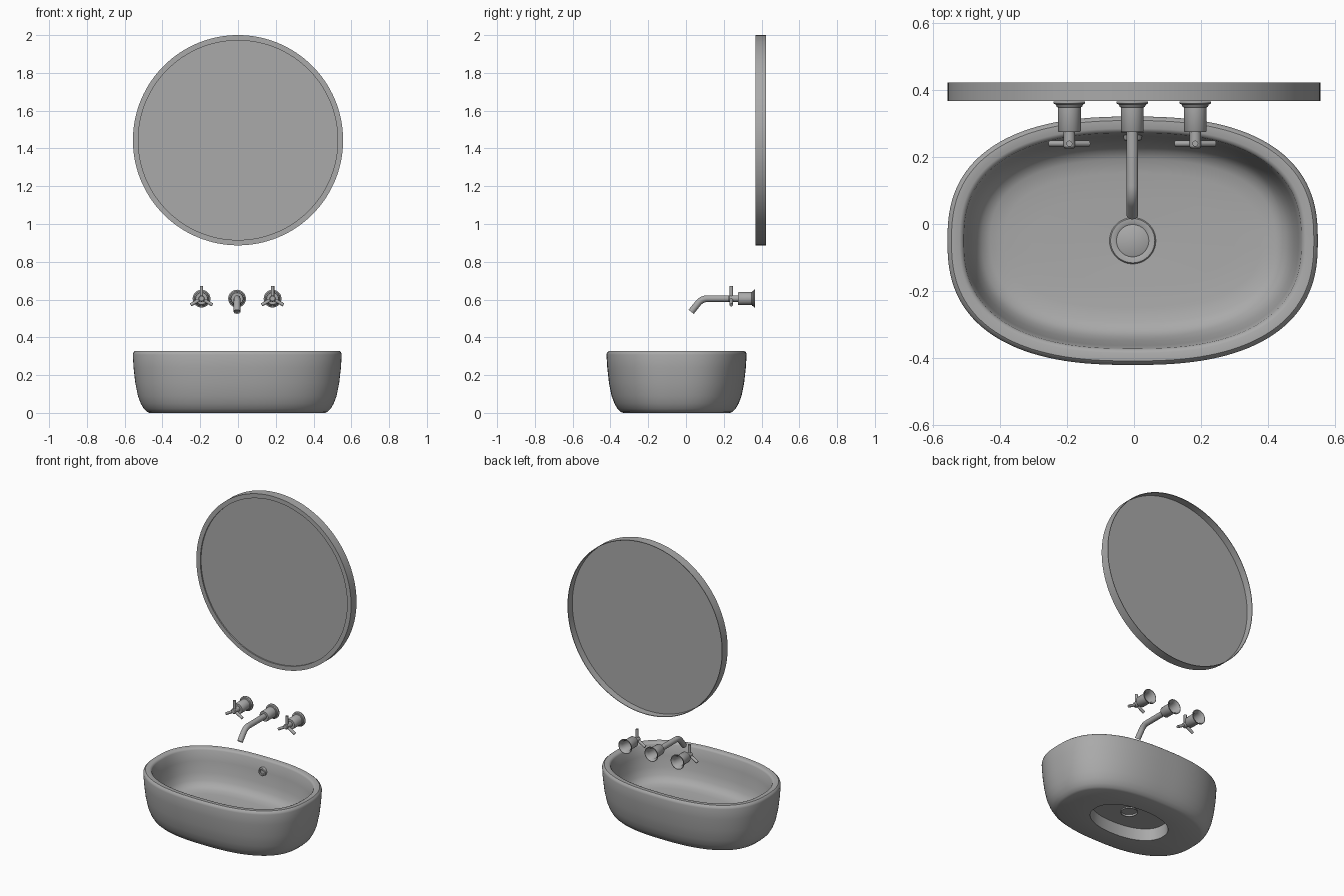
import bpy
import bmesh
import math
from mathutils import Matrix, Vector

if "Cube" in bpy.data.objects:
    bpy.data.objects.remove(bpy.data.objects["Cube"], do_unlink=True)

grey = bpy.data.materials.new("plain grey")
grey.use_nodes = True
grey.diffuse_color = (0.4, 0.4, 0.4, 1)
grey.node_tree.nodes["Principled BSDF"].inputs["Base Color"].default_value = (0.4, 0.4, 0.4, 1)

TO_FRONT = Matrix.Rotation(math.pi / 2, 4, "X")  # turns local +z to -y
CX, CY = -0.004, -0.05                           # basin centre


def finish(name, bm, loc=(0, 0, 0), rot=Matrix()):
    """Turn a bmesh into a smooth-shaded object."""
    bmesh.ops.recalc_face_normals(bm, faces=bm.faces)
    mesh = bpy.data.meshes.new(name)
    bm.to_mesh(mesh)
    bm.free()
    mesh.materials.append(grey)
    obj = bpy.data.objects.new(name, mesh)
    bpy.context.collection.objects.link(obj)
    obj.matrix_world = Matrix.Translation(loc) @ rot
    bpy.ops.object.select_all(action="DESELECT")
    obj.select_set(True)
    bpy.context.view_layer.objects.active = obj
    bpy.ops.object.shade_smooth_by_angle(angle=math.radians(38))


def loft(bm, rings, segments, closed=False, caps=False):
    """Stack of rings (half width, half depth, height, roundness power)."""
    loops = []
    for a, b, z, n in rings:
        loop = []
        for i in range(segments):
            t = 2 * math.pi * i / segments
            c, s = math.cos(t), math.sin(t)
            x = a * math.copysign(abs(c) ** (2 / n), c)
            y = b * math.copysign(abs(s) ** (2 / n), s)
            loop.append(bm.verts.new((x, y, z)))
        loops.append(loop)
    pairs = list(zip(loops, loops[1:]))
    if closed:
        pairs.append((loops[-1], loops[0]))
    for lo, hi in pairs:
        for i in range(segments):
            j = (i + 1) % segments
            bm.faces.new((lo[i], lo[j], hi[j], hi[i]))
    if caps:
        bm.faces.new(loops[0])
        bm.faces.new(loops[-1])


def lathe(name, profile, loc, rot=Matrix(), segments=40, closed=False):
    bm = bmesh.new()
    loft(bm, [(r, r, z, 2) for r, z in profile], segments, closed, not closed)
    finish(name, bm, loc, rot)


# Basin: underside recess, foot, outer wall, rim, inner wall and floor
A, B, N = 0.553, 0.371, 2.5
outer = [(0.088, 0), (0.075, 0.006), (0.058, 0.022), (0.042, 0.05), (0.027, 0.09),
         (0.013, 0.16), (0.004, 0.24), (0, 0.308), (0.003, 0.32), (0.012, 0.328)]
inner = [(0.036, 0.328), (0.044, 0.324), (0.049, 0.316), (0.058, 0.25), (0.071, 0.18),
         (0.085, 0.135), (0.103, 0.109), (0.128, 0.096), (0.17, 0.09), (0.25, 0.087)]
rings = [(0.05, 0.05, 0.076, 2), (0.255, 0.155, 0.076, 2.2), (0.26, 0.16, 0, 2.2)]
rings += [(A - d, B - d, z, N) for d, z in outer + inner]
rings += [(0.07, 0.07, 0.085, 2), (0.05, 0.05, 0.084, 2)]
basin = bmesh.new()
loft(basin, rings, 128, closed=True)
finish("basin", basin, (CX, CY, 0))

# Drain and overflow
lathe("drain_ring", [(0.048, 0.068), (0.048, 0.087), (0.054, 0.09), (0.066, 0.09),
                     (0.07, 0.084), (0.051, 0.082), (0.051, 0.068)],
      (CX, CY, 0), closed=True)
lathe("drain_stopper", [(0.05, 0.08), (0.05, 0.086), (0.044, 0.09)], (CX, CY, 0))
OVERFLOW = (CX, 0.267, 0.252)
lathe("overflow_ring", [(0.015, 0), (0.015, 0.016), (0.019, 0.019), (0.026, 0.016), (0.028, 0)],
      OVERFLOW, TO_FRONT, 28, closed=True)
lathe("overflow_plug", [(0.016, 0), (0.016, 0.01)], OVERFLOW, TO_FRONT, 28)

# Round mirror: thin shell open at the back, glass set just behind the front lip
MIRROR = (0, 0.423, 1.4435)
lathe("mirror_frame", [(0.553, 0), (0.5565, 0), (0.5565, 0.056), (0.528, 0.056),
                       (0.528, 0.046), (0.553, 0.046)],
      MIRROR, TO_FRONT, 128, closed=True)
lathe("mirror_glass", [(0.553, 0.045), (0.553, 0.048)], MIRROR, TO_FRONT, 128)

# Wall fittings: flange and body, hollow at the back
TAP_X, TAP_Y, TAP_Z = -0.005, 0.366, 0.605
BODY = [(0.047, 0), (0.047, 0.006), (0.04, 0.01), (0.038, 0.016), (0.034, 0.018),
        (0.034, 0.088), (0.031, 0.092), (0.004, 0.092), (0.004, 0.086), (0.031, 0.086),
        (0.031, 0.018), (0.044, 0)]


def tap_body(name, x):
    lathe(name, BODY, (x, TAP_Y, TAP_Z), TO_FRONT, closed=True)


def handle(side, x):
    tap_body(side + "_tap_body", x)
    lathe(side + "_tap_spindle", [(0.017, 0.085), (0.017, 0.136), (0.013, 0.141)],
          (x, TAP_Y, TAP_Z), TO_FRONT, 28)
    arms = bmesh.new()
    for k in range(3):
        spin = Matrix.Rotation(math.radians(120 * k), 4, "Y")
        bmesh.ops.create_cone(arms, cap_ends=True, segments=20, radius1=0.009,
                              radius2=0.009, depth=0.065,
                              matrix=spin @ Matrix.Translation((0, 0, 0.0345)))
    finish(side + "_tap_arms", arms, (x, 0.24, TAP_Z))


for side, sign in (("right", -1), ("left", 1)):
    handle(side, TAP_X + sign * 0.188)

# Spout: straight tube bending down, swept from a ring
tap_body("spout_body", TAP_X)
bend = math.radians(51)
radius = 0.065
path = [(Vector((0, 0.28, 0)), 0)]
for k in range(11):
    t = bend * k / 10
    path.append((Vector((0, 0.115 - radius * math.sin(t), radius * (math.cos(t) - 1))), t))
path.append((path[-1][0] + Vector((0, -math.cos(bend), -math.sin(bend))) * 0.059, bend))
spout = bmesh.new()
loops = []
for centre, t in path:
    normal = Vector((0, -math.sin(t), math.cos(t)))
    loops.append([spout.verts.new(centre + 0.0175 * (Vector((math.cos(u), 0, 0)) + normal * math.sin(u)))
                  for u in (2 * math.pi * i / 28 for i in range(28))])
for lo, hi in zip(loops, loops[1:]):
    for i in range(28):
        j = (i + 1) % 28
        spout.faces.new((lo[i], lo[j], hi[j], hi[i]))
spout.faces.new(loops[0])
# Recessed outlet at the tip
tip = spout.faces.new(loops[-1])
bmesh.ops.inset_region(spout, faces=[tip], thickness=0.003)
bmesh.ops.translate(spout, verts=tip.verts,
                    vec=Vector((0, math.cos(bend), math.sin(bend))) * 0.01)
finish("spout", spout, (TAP_X, 0, TAP_Z))
